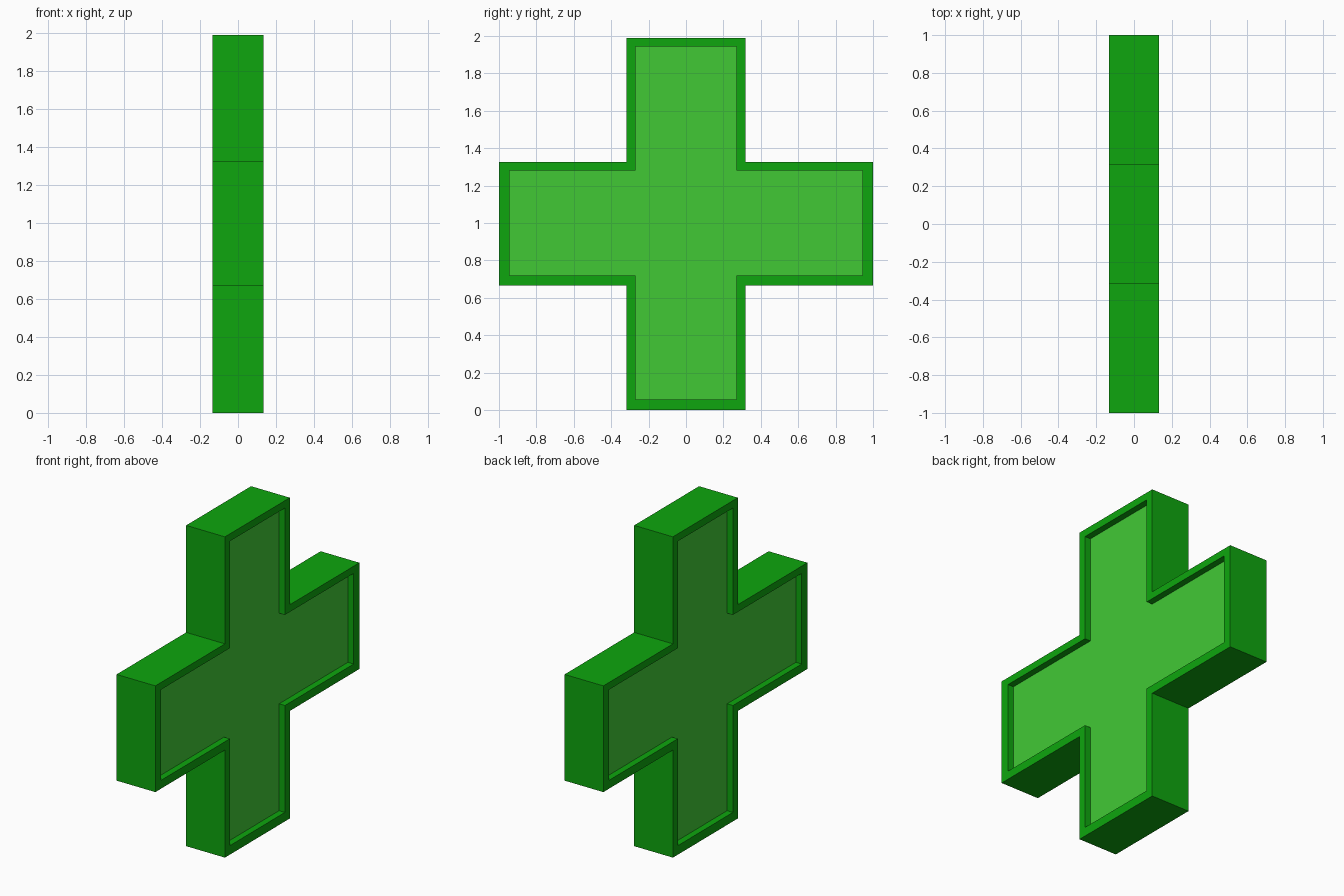
import bpy
import bmesh

cube = bpy.data.objects.get("Cube")
if cube:
    bpy.data.objects.remove(cube, do_unlink=True)


def make_material(name, color):
    mat = bpy.data.materials.new(name)
    mat.use_nodes = True
    mat.diffuse_color = color
    mat.node_tree.nodes["Principled BSDF"].inputs["Base Color"].default_value = color
    return mat


def cross_outline(arm, stem, bottom, low, high, top):
    """Twelve (y, z) corners of a plus shape, counter-clockwise from +x."""
    right = [(stem, bottom), (stem, low), (arm, low),
             (arm, high), (stem, high), (stem, top)]
    return right + [(-y, z) for y, z in reversed(right)]


def build_object(name, mat, fill):
    bm = bmesh.new()
    fill(bm)
    bmesh.ops.recalc_face_normals(bm, faces=bm.faces)
    mesh = bpy.data.meshes.new(name)
    bm.to_mesh(mesh)
    bm.free()
    mesh.materials.append(mat)
    obj = bpy.data.objects.new(name, mesh)
    bpy.context.collection.objects.link(obj)
    return obj


HALF = 0.133            # half thickness of the frame
FLOOR = HALF - 0.04     # recessed panel level
outer = cross_outline(1.0, 0.318, 0.0, 0.667, 1.326, 1.99)
inner = cross_outline(0.944, 0.27, 0.056, 0.719, 1.281, 1.944)

frame_green = make_material("frame green", (0.0044, 0.381, 0.0044, 1))
panel_green = make_material("panel light green", (0.053, 0.584, 0.036, 1))


# Frame: recess wall, rim, outer side, rim, recess wall, closed round the panel
def fill_frame(bm):
    sections = [(inner, FLOOR), (inner, HALF), (outer, HALF),
                (outer, -HALF), (inner, -HALF), (inner, -FLOOR)]
    rings = [[bm.verts.new((x, y, z)) for y, z in shape] for shape, x in sections]
    for a, b in zip(rings, rings[1:]):
        for i in range(len(a)):
            j = (i + 1) % len(a)
            bm.faces.new((a[i], a[j], b[j], b[i]))


build_object("cross_frame", frame_green, fill_frame)


# Sunken panels, one on each broad side
def make_panel(name, x):
    def fill(bm):
        bm.faces.new([bm.verts.new((x, y, z)) for y, z in inner])
        face = bm.faces[:][0]
        face.normal_update()
        if face.normal.x * x < 0:
            face.normal_flip()

    obj = build_object(name, panel_green, fill)
    # Make the flat panel face outward
    if obj.data.polygons[0].normal.x * x < 0:
        obj.data.flip_normals()


make_panel("left_panel", FLOOR)
make_panel("right_panel", -FLOOR)

# Recess walls must face the opening, so orient the frame from its outer side
frame = bpy.data.objects["cross_frame"]
side = max(frame.data.polygons, key=lambda p: p.center.z)
if side.normal.z < 0:
    frame.data.flip_normals()
